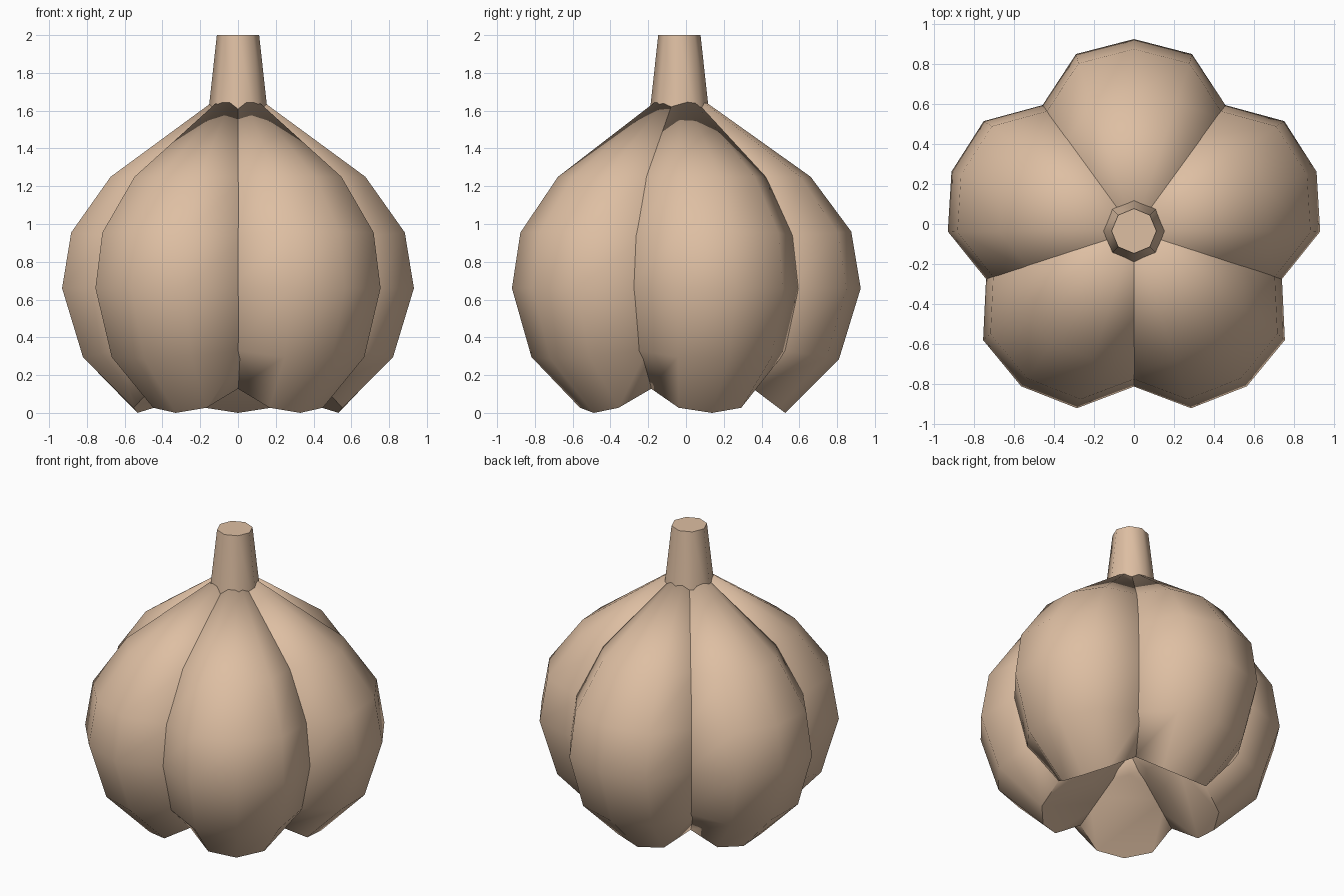
import bpy, bmesh, math
from mathutils import Matrix, Vector

if "Cube" in bpy.data.objects:
    bpy.data.objects.remove(bpy.data.objects["Cube"])

skin = bpy.data.materials.new("garlic_skin")
skin.use_nodes = True
skin.diffuse_color = (0.73, 0.52, 0.365, 1)
skin.node_tree.nodes["Principled BSDF"].inputs["Base Color"].default_value = skin.diffuse_color

AXIS_Y = -0.035  # the stem axis sits a little forward of the centre


def finish(name, bm, angle):
    bmesh.ops.recalc_face_normals(bm, faces=bm.faces)
    mesh = bpy.data.meshes.new(name)
    bm.to_mesh(mesh)
    bm.free()
    mesh.materials.append(skin)
    obj = bpy.data.objects.new(name, mesh)
    bpy.context.collection.objects.link(obj)
    bpy.ops.object.select_all(action='DESELECT')
    obj.select_set(True)
    bpy.context.view_layer.objects.active = obj
    bpy.ops.object.shade_smooth_by_angle(angle=math.radians(angle))
    return obj


# Clove cross-section: (sideways, depth inward from the outer ridge)
half = [(0.29, 0.075), (0.48, 0.365), (0.40, 0.68), (0.2, 0.88)]
section = [(0, 0)] + half + [(0, 0.94)] + [(-t, s) for t, s in reversed(half)]

# Outer ridge of a clove: (distance from axis, height, section tilt, section size)
ridge = [
    (0.56, 0.0, 37, 0.60),
    (0.845, 0.285, 9, 0.90),
    (0.96, 0.66, 0, 1.0),
    (0.91, 0.96, -4, 0.96),
    (0.695, 1.25, 0, 0.73),
]
TIP = Vector((0, 0, 1.745))


def clove(name, direction):
    bm = bmesh.new()
    rings = []
    for dist, height, tilt, size in ridge:
        c, s = math.cos(math.radians(tilt)), math.sin(math.radians(tilt))
        rings.append([bm.verts.new((dist - d * size * c, t * size, height + d * size * s))
                      for t, d in section])
    n = len(section)
    for low, high in zip(rings, rings[1:]):
        for i in range(n):
            j = (i + 1) % n
            bm.faces.new((low[i], low[j], high[j], high[i]))
    # Flat root scar below, pointed tip above
    bm.faces.new(rings[0])
    tip = bm.verts.new(TIP)
    for i in range(n):
        bm.faces.new((rings[-1][i], rings[-1][(i + 1) % n], tip))
    bm.transform(Matrix.Translation((0, AXIS_Y, 0)) @ Matrix.Rotation(direction, 4, 'Z'))
    return finish(name, bm, 60)


for k in range(5):
    clove(f"clove_{k + 1}", math.radians(90 + 72 * k))

# Tapered eight-sided stem
bm = bmesh.new()
bmesh.ops.create_cone(bm, cap_ends=True, segments=8, radius1=0.178, radius2=0.112, depth=0.6,
                      matrix=Matrix.Translation((0, AXIS_Y, 1.7)))
finish("stem", bm, 60)
